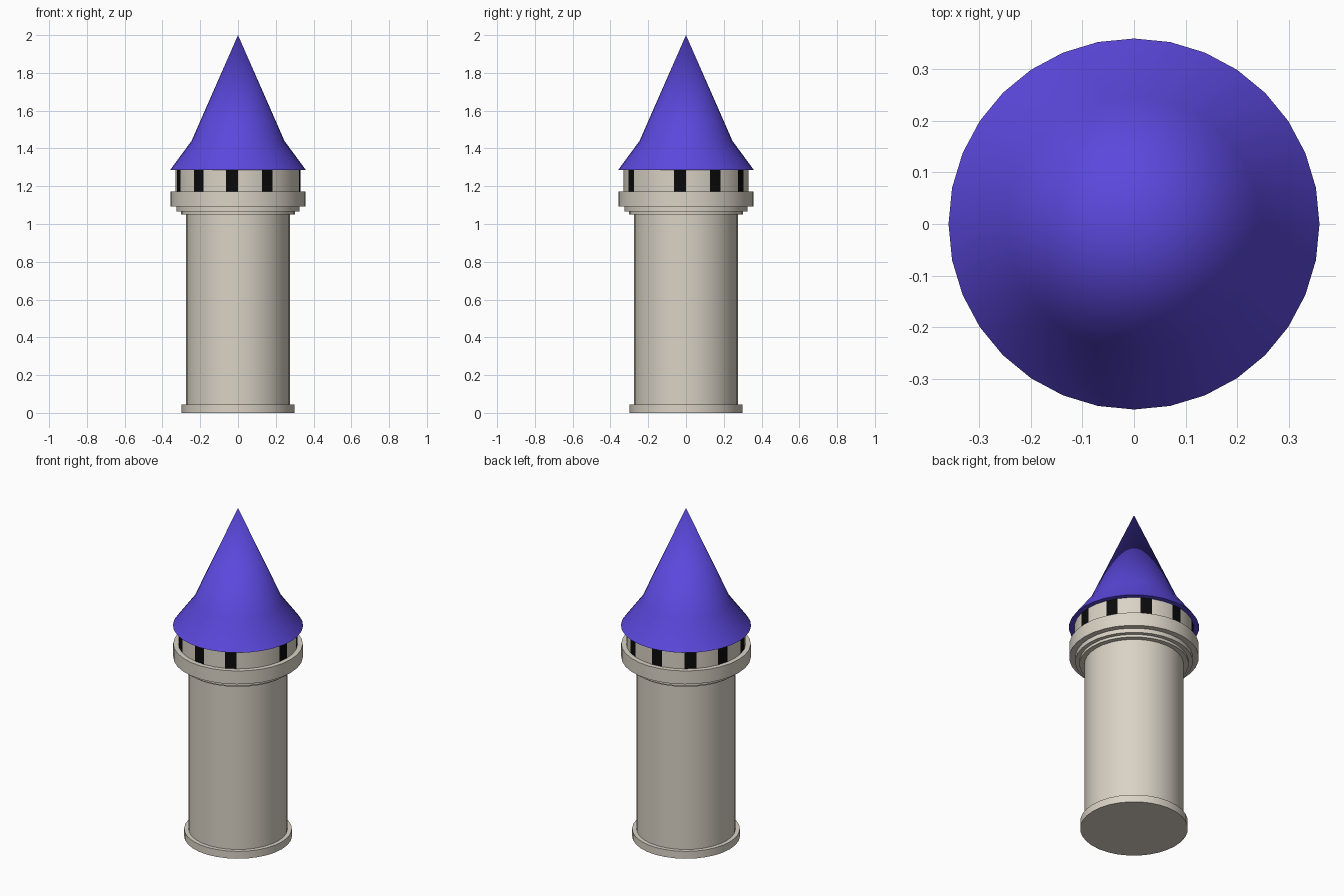
import bpy, bmesh
from math import sin, cos, tau, radians

if "Cube" in bpy.data.objects:
    bpy.data.objects.remove(bpy.data.objects["Cube"])

SIDES = 32


def material(name, color):
    m = bpy.data.materials.new(name)
    m.diffuse_color = (*color, 1)
    m.use_nodes = True
    m.node_tree.nodes["Principled BSDF"].inputs["Base Color"].default_value = m.diffuse_color
    return m


stone = material("stone", (0.70, 0.65, 0.56))
blue = material("roof_blue", (0.105, 0.065, 0.72))
black = material("window_black", (0.003, 0.003, 0.003))


def lathe(name, profile, mats, dark=None):
    """Revolve (radius, z) points; angle 0 is the front and runs towards +x.
    dark = (band index, segment numbers) gets the second material."""
    bm = bmesh.new()
    rings = []
    for r, z in profile:
        n = 1 if r == 0 else SIDES
        rings.append([bm.verts.new((r * sin(tau * i / SIDES), -r * cos(tau * i / SIDES), z))
                      for i in range(n)])
    for b, (lo, hi) in enumerate(zip(rings, rings[1:])):
        for i in range(SIDES):
            j = (i + 1) % SIDES
            if len(lo) == 1:
                f = bm.faces.new((lo[0], hi[j], hi[i]))
            elif len(hi) == 1:
                f = bm.faces.new((lo[i], lo[j], hi[0]))
            else:
                f = bm.faces.new((lo[i], lo[j], hi[j], hi[i]))
            if dark and b == dark[0] and i in dark[1]:
                f.material_index = 1
    bmesh.ops.recalc_face_normals(bm, faces=bm.faces)
    mesh = bpy.data.meshes.new(name)
    bm.to_mesh(mesh)
    bm.free()
    for m in mats:
        mesh.materials.append(m)
    ob = bpy.data.objects.new(name, mesh)
    bpy.context.collection.objects.link(ob)
    bpy.ops.object.select_all(action='DESELECT')
    ob.select_set(True)
    bpy.context.view_layer.objects.active = ob
    bpy.ops.object.shade_smooth_by_angle(angle=radians(35))
    return ob


# Stone body: plinth, shaft, stepped moulding, wide ring, window band
body = [(0, 0), (0.298, 0), (0.298, 0.045), (0.274, 0.045),
        (0.274, 1.05), (0.302, 1.05), (0.302, 1.066), (0.325, 1.066),
        (0.325, 1.092), (0.358, 1.092), (0.358, 1.173), (0.33, 1.173),
        (0.33, 1.285)]
# One window in every third side, with a wider gap on the front right
windows = {i % SIDES for i in range(7, 35, 3)}
lathe("tower_body", body, [stone, black], (len(body) - 2, windows))

# Flared pointed roof with its overhanging underside
lathe("roof", [(0, 1.285), (0.36, 1.285), (0.246, 1.44), (0, 2.0)], [blue])
